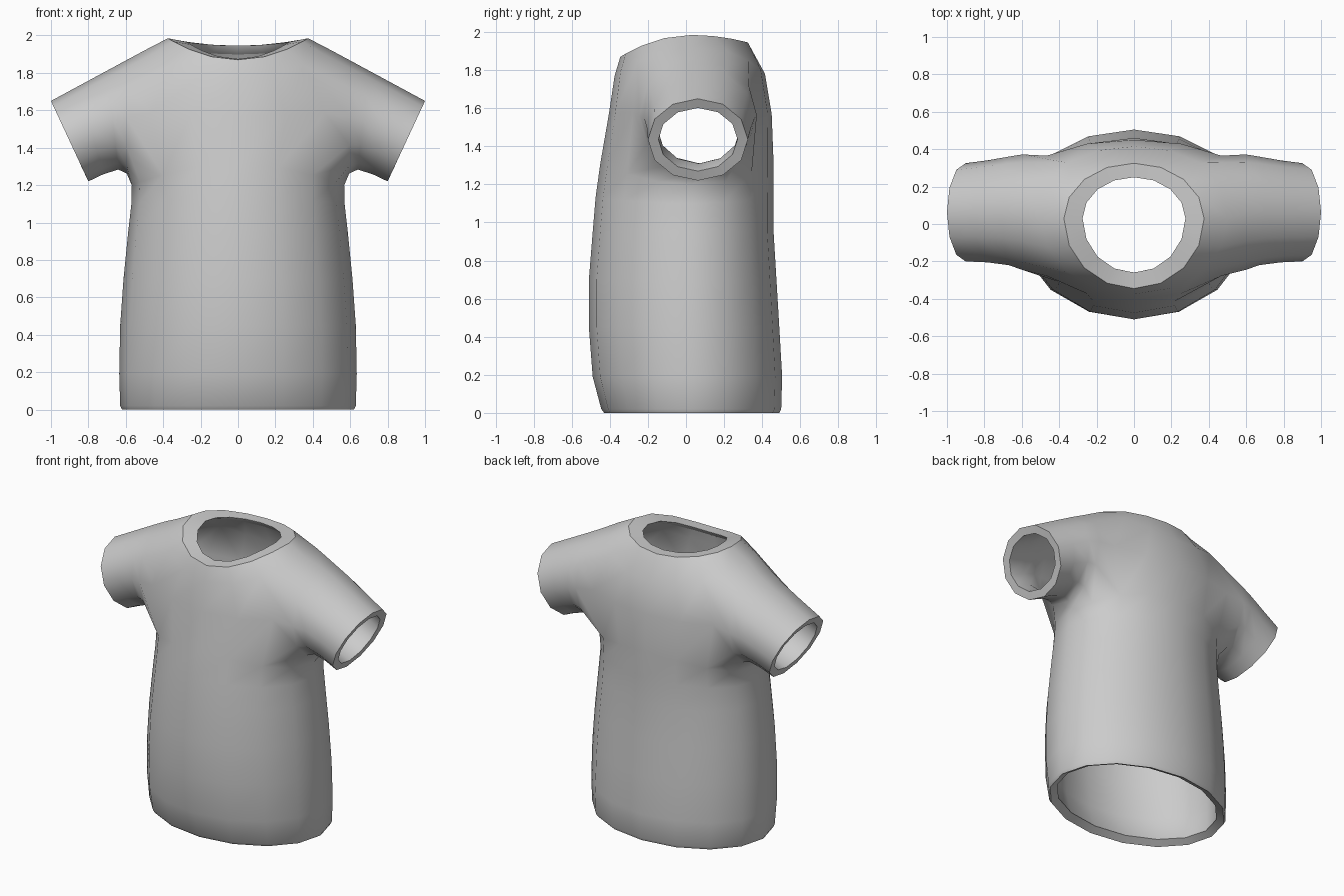
import bpy, bmesh
from math import sin, cos, pi, radians

if "Cube" in bpy.data.objects:
    bpy.data.objects.remove(bpy.data.objects["Cube"])

N = 16
# torso rings: half width, front y, back y, side z, front z, back z, back roundness
RINGS = [
    (.62, -.43, .49, 0, 0, 0, 1),
    (.63, -.445, .50, .02, .02, .02, 1),
    (.635, -.49, .505, .19, .19, .19, 1),
    (.63, -.51, .49, .45, .45, .45, 1),
    (.612, -.51, .475, .70, .70, .70, 1),
    (.587, -.49, .46, .95, .95, .95, 1),
    (.57, -.475, .46, 1.10, 1.13, 1.13, 1),
    (.568, -.45, .46, 1.20, 1.31, 1.31, .9),   # underarm
    (.66, -.405, .45, 1.60, 1.57, 1.57, .65),  # chest
    (.50, -.375, .415, 1.92, 1.77, 1.78, .75),  # shoulder
    (.375, -.345, .325, 1.985, 1.87, 1.945, 1),   # collar outer edge
    (.275, -.26, .25, 1.965, 1.875, 1.945, 1),    # collar inner edge
]
A = 7
# sleeve loops: top (x, z), bottom (x, z), front y, back y
SLEEVE = [
    ((.60, 1.866), (.595, 1.262), -.245, .372),
    ((.70, 1.812), (.64, 1.283), -.22, .36),
    ((.85, 1.731), (.72, 1.258), -.205, .34),
    ((1.0, 1.65), (.80, 1.22), -.20, .325),
]

bm = bmesh.new()
weights = bm.verts.layers.deform.verify()


def ring(w, yf, yb, zs, zf, zb, p):
    y0, out = .03, []
    for k in range(N):
        a = 2 * pi * k / N
        s = sin(a)
        y = y0 + (yb - y0) * s ** p if s > 1e-6 else y0 + (y0 - yf) * s
        z = zs + ((zb if s > 0 else zf) - zs) * s * s
        out.append(bm.verts.new((w * cos(a), y, z)))
    return out


# torso, leaving an armhole on each side
R = [ring(*r) for r in RINGS]
for i in range(len(R) - 1):
    for k in range(N):
        if i in (A, A + 1) and k in (0, 1, 14, 15, 6, 7, 8, 9):
            continue
        n = (k + 1) % N
        bm.faces.new((R[i][k], R[i][n], R[i + 1][n], R[i + 1][k]))

# sleeves grow from the armholes
HOLE = ([(A, k) for k in (-2, -1, 0, 1, 2)] + [(A + 1, 2)] +
        [(A + 2, k) for k in (2, 1, 0, -1, -2)] + [(A + 1, -2)])
thin = []
for side in (1, -1):
    prev = [R[i][(k if side > 0 else 8 - k) % N] for i, k in HOLE]
    for row, ((tx, tz), (bx, bz), yf, yb) in enumerate(SLEEVE):
        loop = []
        for j in range(12):
            a = radians(-150 + 30 * j)
            c, s = cos(a), sin(a)
            loop.append(bm.verts.new((side * ((tx + bx) / 2 + (tx - bx) / 2 * s),
                                      (yf + yb) / 2 + (yb - yf) / 2 * c,
                                      (tz + bz) / 2 + (tz - bz) / 2 * s)))
        for j in range(12):
            n = (j + 1) % 12
            q = (prev[j], prev[n], loop[n], loop[j])
            bm.faces.new(q if side > 0 else q[::-1])
        if row < 2:
            thin += loop
        prev = loop

# crisp outer edge on the collar
for k in range(N):
    bm.edges.get((R[-2][k], R[-2][(k + 1) % N])).smooth = False

# cloth thickness per vertex: nothing at the collar lip, thin at the armpits
for v in bm.verts:
    v[weights][0] = 1.0
for v in thin:
    v[weights][0] = .5
for v in R[-1]:
    v[weights][0] = .04

# drop the unused vertices inside the armholes
bmesh.ops.delete(bm, geom=[v for v in bm.verts if not v.link_faces], context='VERTS')
me = bpy.data.meshes.new("shirt")
bm.to_mesh(me)
bm.free()
shirt = bpy.data.objects.new("shirt", me)
bpy.context.collection.objects.link(shirt)
shirt.vertex_groups.new(name="cloth")
bpy.context.view_layer.objects.active = shirt
shirt.select_set(True)

m = shirt.modifiers.new("thickness", 'SOLIDIFY')
m.thickness = .055
m.offset = -1
m.vertex_group = "cloth"
bpy.ops.object.modifier_apply(modifier=m.name)
bpy.ops.object.shade_smooth_by_angle(angle=radians(62))
